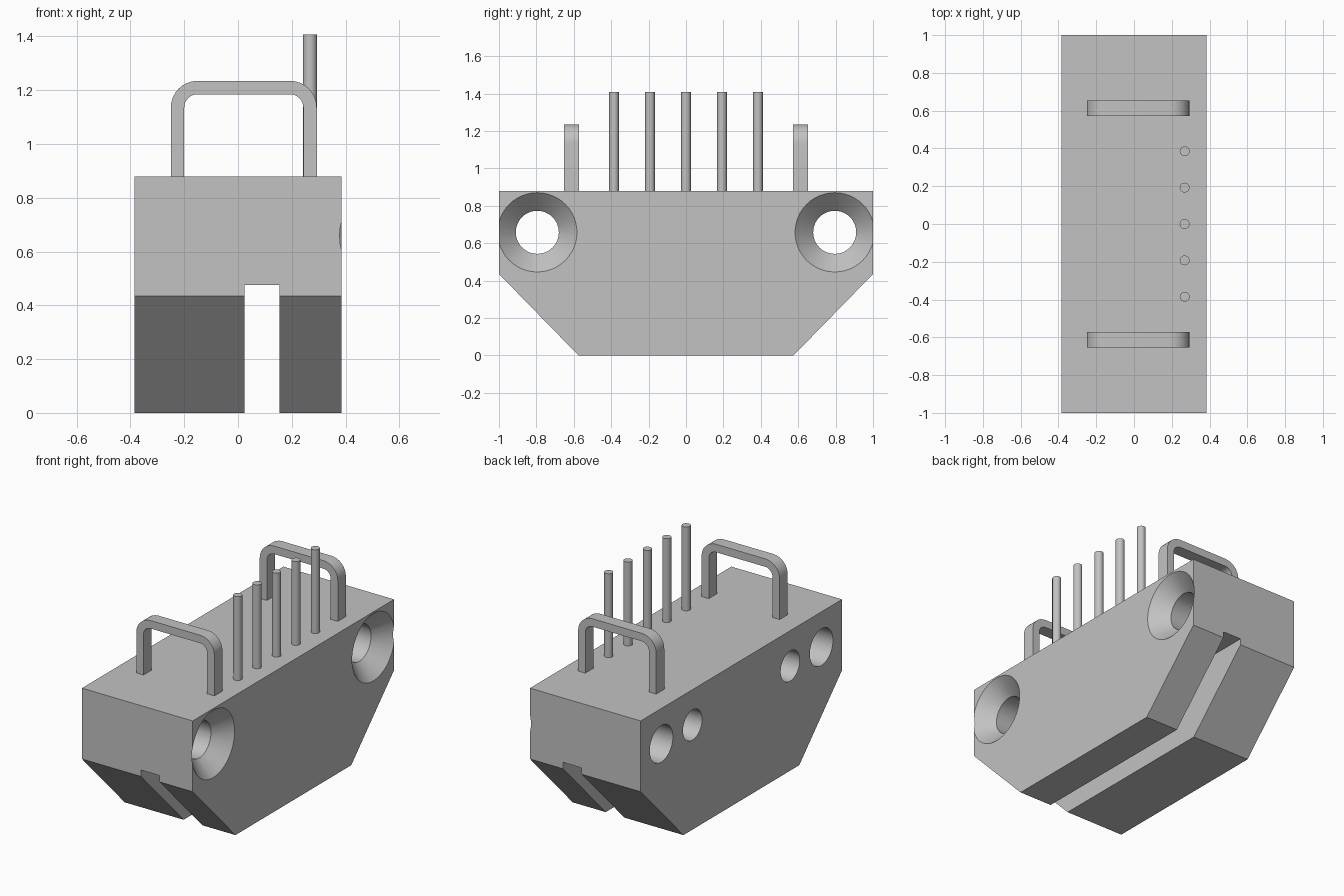
import bpy, bmesh, math
from mathutils import Matrix

if "Cube" in bpy.data.objects:
    bpy.data.objects.remove(bpy.data.objects["Cube"])

grey = bpy.data.materials.new("plain grey")
grey.diffuse_color = (0.54, 0.54, 0.54, 1)
grey.use_nodes = True
grey.node_tree.nodes["Principled BSDF"].inputs["Base Color"].default_value = grey.diffuse_color


def make_object(name, bm):
    bmesh.ops.recalc_face_normals(bm, faces=bm.faces)
    mesh = bpy.data.meshes.new(name)
    bm.to_mesh(mesh)
    bm.free()
    mesh.materials.append(grey)
    obj = bpy.data.objects.new(name, mesh)
    bpy.context.collection.objects.link(obj)
    return obj


def prism(name, points, offset):
    """Extrude a closed 3D outline along an offset vector."""
    bm = bmesh.new()
    face = bm.faces.new([bm.verts.new(p) for p in points])
    ext = bmesh.ops.extrude_face_region(bm, geom=[face])
    verts = [v for v in ext["geom"] if isinstance(v, bmesh.types.BMVert)]
    bmesh.ops.translate(bm, verts=verts, vec=offset)
    return make_object(name, bm)


def rod(name, axis, start, length, r1, r2, segments):
    """Cylinder or cone running from start along +x or +z."""
    bm = bmesh.new()
    bmesh.ops.create_cone(bm, cap_ends=True, segments=segments,
                          radius1=r1, radius2=r2, depth=length)
    bmesh.ops.translate(bm, verts=bm.verts, vec=(0, 0, length / 2))
    turn = Matrix.Rotation(math.pi / 2, 4, 'Y') if axis == 'X' else Matrix()
    bmesh.ops.transform(bm, verts=bm.verts, matrix=Matrix.Translation(start) @ turn)
    return make_object(name, bm)


def smooth(obj):
    bpy.ops.object.select_all(action='DESELECT')
    obj.select_set(True)
    bpy.context.view_layer.objects.active = obj
    bpy.ops.object.shade_smooth_by_angle(angle=math.radians(30))


def cut(obj, cutter):
    bpy.context.view_layer.objects.active = obj
    mod = obj.modifiers.new("cut", 'BOOLEAN')
    mod.operation = 'DIFFERENCE'
    mod.solver = 'EXACT'
    mod.object = cutter
    bpy.ops.object.modifier_apply(modifier=mod.name)
    bpy.data.objects.remove(cutter)


# Housing: block with sloped lower ends
HX, TOP = 0.385, 0.88
outline = [(-0.575, 0), (0.575, 0), (1, 0.435), (1, TOP), (-1, TOP), (-1, 0.435)]
body = prism("housing", [(-HX, y, z) for y, z in outline], (2 * HX, 0, 0))

# Long slot in the underside
slot = [(0.025, -1.2, -0.2), (0.155, -1.2, -0.2), (0.155, -1.2, 0.475), (0.025, -1.2, 0.475)]
cut(body, prism("slot_cutter", slot, (0, 2.4, 0)))

# Countersunk mounting holes and blind holes at both ends
HOLE_Z = 0.658
for s in (-1, 1):
    cut(body, rod("hole_cutter", 'X', (-0.5, s * 0.795, HOLE_Z), 1.0, 0.115, 0.115, 48))
    cut(body, rod("sink_cutter", 'X', (HX - 0.107, s * 0.795, HOLE_Z), 0.127, 0.105, 0.232, 48))
    cut(body, rod("blind_cutter", 'X', (-0.5, s * 0.485, HOLE_Z), 0.515, 0.095, 0.095, 48))
smooth(body)


# Handles: flat bar bent into an arch
def arch(x0, x1, top, radius, bottom):
    pts = [(x0, bottom)]
    for cx, start in ((x0 + radius, 180), (x1 - radius, 90)):
        for i in range(9):
            a = math.radians(start - 90 * i / 8)
            pts.append((cx + radius * math.cos(a), top - radius + radius * math.sin(a)))
    return pts + [(x1, bottom)]


BAR = 0.05
outer = arch(-0.25, 0.293, 1.235, 0.1, TOP - 0.01)
inner = arch(-0.25 + BAR, 0.293 - BAR, 1.235 - BAR, 0.05, TOP - 0.01)
for s, end in ((-1, "front"), (1, "back")):
    ring = [(x, s * 0.613 - 0.04, z) for x, z in outer + inner[::-1]]
    smooth(prism(end + "_handle", ring, (0, 0.08, 0)))

# Row of upright pins
for i in range(-2, 3):
    smooth(rod(f"pin_{i + 3}", 'Z', (0.268, i * 0.1925, TOP - 0.01), 1.407 - TOP + 0.01,
               0.026, 0.026, 24))
